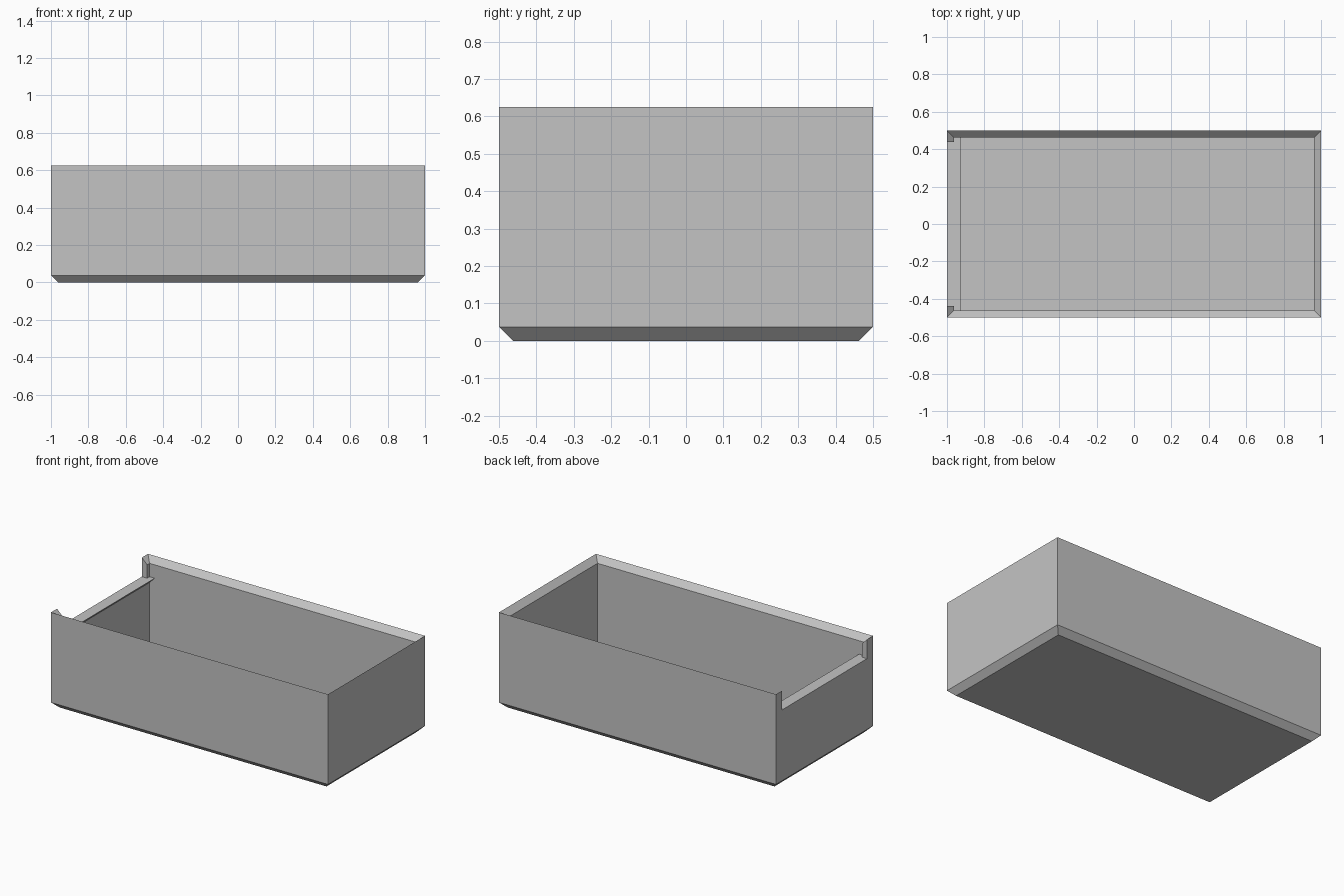
import bpy
import bmesh

default = bpy.data.objects.get("Cube")
if default:
    bpy.data.objects.remove(default, do_unlink=True)

WALL = 0.0375      # wall, floor and bevel thickness
HX, HY = 1.0, 0.5  # half length and half width
TOP, SILL = 0.625, 0.5
POST = 0.0625      # width of the corner posts beside the notch

grey = bpy.data.materials.new("light grey")
grey.use_nodes = True
color = (0.55, 0.55, 0.55, 1)
grey.diffuse_color = color
grey.node_tree.nodes["Principled BSDF"].inputs["Base Color"].default_value = color


def make_object(name, bm):
    bmesh.ops.recalc_face_normals(bm, faces=bm.faces)
    mesh = bpy.data.meshes.new(name)
    bm.to_mesh(mesh)
    bm.free()
    mesh.materials.append(grey)
    obj = bpy.data.objects.new(name, mesh)
    bpy.context.collection.objects.link(obj)
    return obj


def skin(name, rings):
    """Join closed rings of points in order and cap both ends."""
    bm = bmesh.new()
    loops = [[bm.verts.new(p) for p in ring] for ring in rings]
    for a, b in zip(loops, loops[1:]):
        for i in range(len(a)):
            j = (i + 1) % len(a)
            bm.faces.new((a[i], a[j], b[j], b[i]))
    bm.faces.new(loops[0])
    bm.faces.new(loops[-1])
    return make_object(name, bm)


def rectangle(inset, z):
    x, y = HX - inset, HY - inset
    return [(-x, -y, z), (x, -y, z), (x, y, z), (-x, y, z)]


# Open tray: bevelled base, upright walls, inward sloping rim, flat floor
tray = skin("tray_body", [
    rectangle(WALL, 0),
    rectangle(0, WALL),
    rectangle(0, TOP),
    rectangle(WALL, TOP - WALL),
    rectangle(WALL, WALL),
])

# Notch in the right end wall, leaving a post at each corner
gap = HY - POST
notch_profile = [(-1.1, SILL), (-0.94, SILL), (-0.94, 0.8), (-1.1, 0.8)]
cutter = skin("notch_cutter", [[(x, y, z) for x, z in notch_profile] for y in (-gap, gap)])
cutter.hide_render = True

cut = tray.modifiers.new("notch", 'BOOLEAN')
cut.operation = 'DIFFERENCE'
cut.solver = 'EXACT'
cut.object = cutter
bpy.context.view_layer.objects.active = tray
bpy.ops.object.modifier_apply(modifier=cut.name)
bpy.data.objects.remove(cutter, do_unlink=True)

# Inner lip of the sill, with a sloping underside
inner = -HX + WALL
lip_profile = [(inner, SILL), (inner + WALL, SILL), (inner, SILL - WALL)]
skin("sill_lip", [[(x, y, z) for x, z in lip_profile] for y in (-HY + WALL, HY - WALL)])
